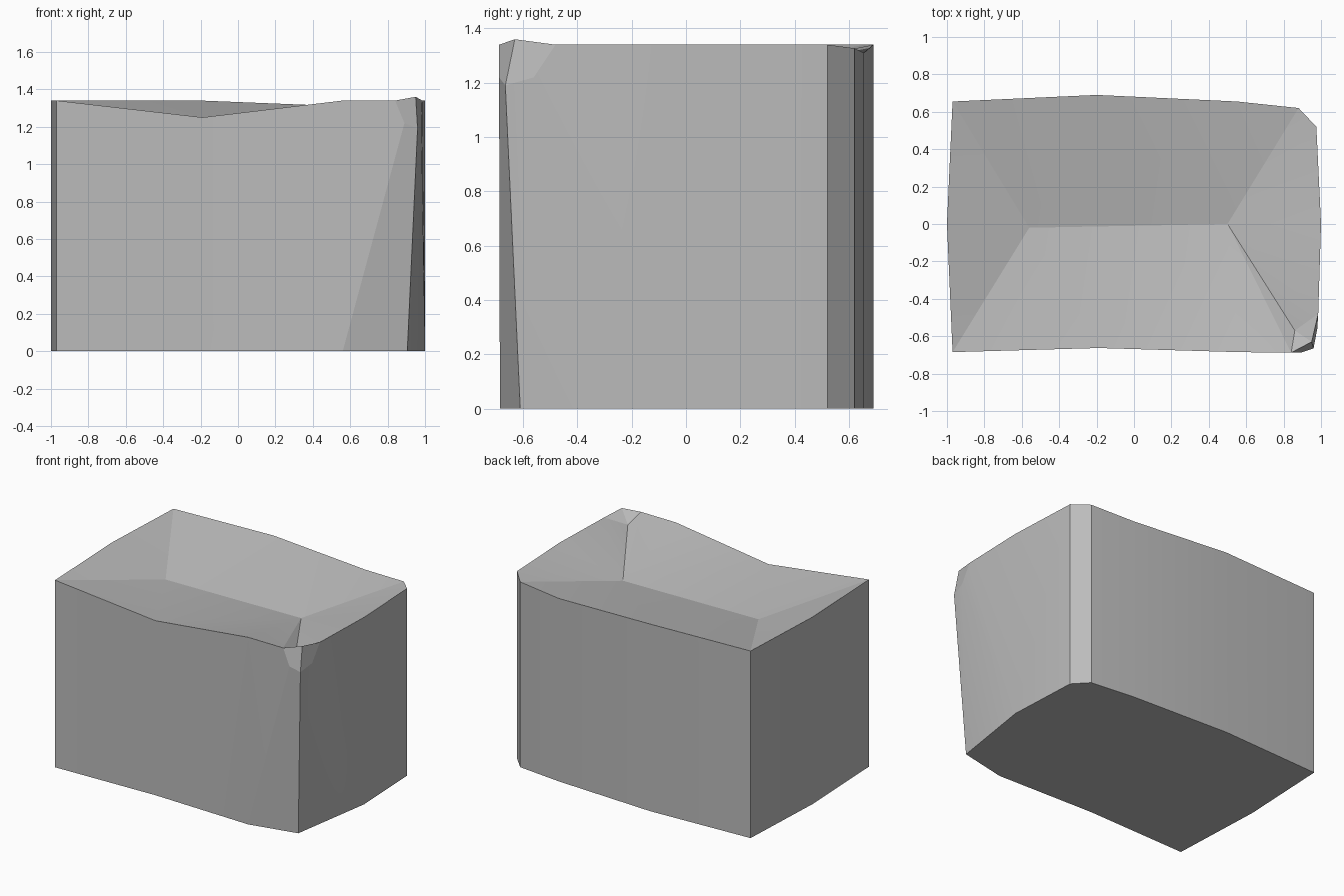
import bpy, bmesh

cube = bpy.data.objects.get("Cube")
if cube:
    bpy.data.objects.remove(cube)

# Stone colour
stone = bpy.data.materials.new("grey stone")
grey = (0.5, 0.5, 0.5, 1)
stone.use_nodes = True
stone.diffuse_color = grey
stone.node_tree.nodes["Principled BSDF"].inputs["Base Color"].default_value = grey

bm = bmesh.new()


def point(x, y, z):
    return bm.verts.new((x, y, z))


# Upright wall columns, from the right side round the back to the front: x, y, rim height
columns = [
    (1, 0, 1.34), (0.975, 0.52, 1.34), (0.88, 0.62, 1.327), (0.55, 0.655, 1.31),
    (-0.2, 0.69, 1.34), (-0.97, 0.655, 1.34), (-1, 0, 1.34),
    (-0.97, -0.685, 1.34), (-0.19, -0.663, 1.25), (0.56, -0.685, 1.34),
]
base = [point(x, y, 0) for x, y, z in columns]
rim = [point(x, y, z) for x, y, z in columns]
for i in range(len(columns) - 1):
    bm.faces.new((base[i], base[i + 1], rim[i + 1], rim[i]))

# Worn front right corner
foot = point(0.905, -0.61, 0)
shoulder = point(0.96, -0.665, 1.19)
tip = point(0.95, -0.63, 1.36)
front_low, front_rim = point(0.89, -0.688, 1.22), point(0.84, -0.688, 1.34)
side_low, side_rim = point(0.98, -0.56, 1.22), point(0.985, -0.48, 1.34)
inner = point(0.86, -0.57, 1.287)

# Hollow floor line of the top
low_left, low_right = point(-0.56, -0.02, 1.2), point(0.5, 0, 1.2)

faces = [
    # front and side walls next to the worn corner
    (base[9], front_low, front_rim, rim[9]),
    (base[9], foot, shoulder, front_low),
    (foot, base[0], side_low, shoulder),
    (base[0], rim[0], side_rim, side_low),
    # chips around the corner
    (front_low, shoulder, tip, front_rim),
    (shoulder, side_low, side_rim, tip),
    (front_rim, tip, inner), (tip, side_rim, inner),
    # right slope of the hollow
    (low_right, inner, side_rim), (low_right, side_rim, rim[0]),
    (low_right, rim[0], rim[1]),
    # back slope
    (low_right, rim[1], rim[2]), (low_right, rim[2], rim[3]),
    (low_right, rim[3], rim[4]), (low_right, rim[4], low_left),
    (low_left, rim[4], rim[5]),
    # left slope
    (low_left, rim[5], rim[6]), (low_left, rim[6], rim[7]),
    # front slope
    (low_left, rim[7], rim[8]), (low_left, rim[8], low_right),
    (low_right, rim[8], rim[9]), (low_right, rim[9], front_rim),
    (low_right, front_rim, inner),
    # underside
    base + [foot],
]
for f in faces:
    bm.faces.new(f)
bmesh.ops.recalc_face_normals(bm, faces=bm.faces)

mesh = bpy.data.meshes.new("stone_block")
bm.to_mesh(mesh)
bm.free()
mesh.materials.append(stone)
block = bpy.data.objects.new("stone_block", mesh)
bpy.context.collection.objects.link(block)

# Soft shading over the gentle bends only
bpy.context.view_layer.objects.active = block
block.select_set(True)
bpy.ops.object.shade_smooth_by_angle(angle=0.16)
